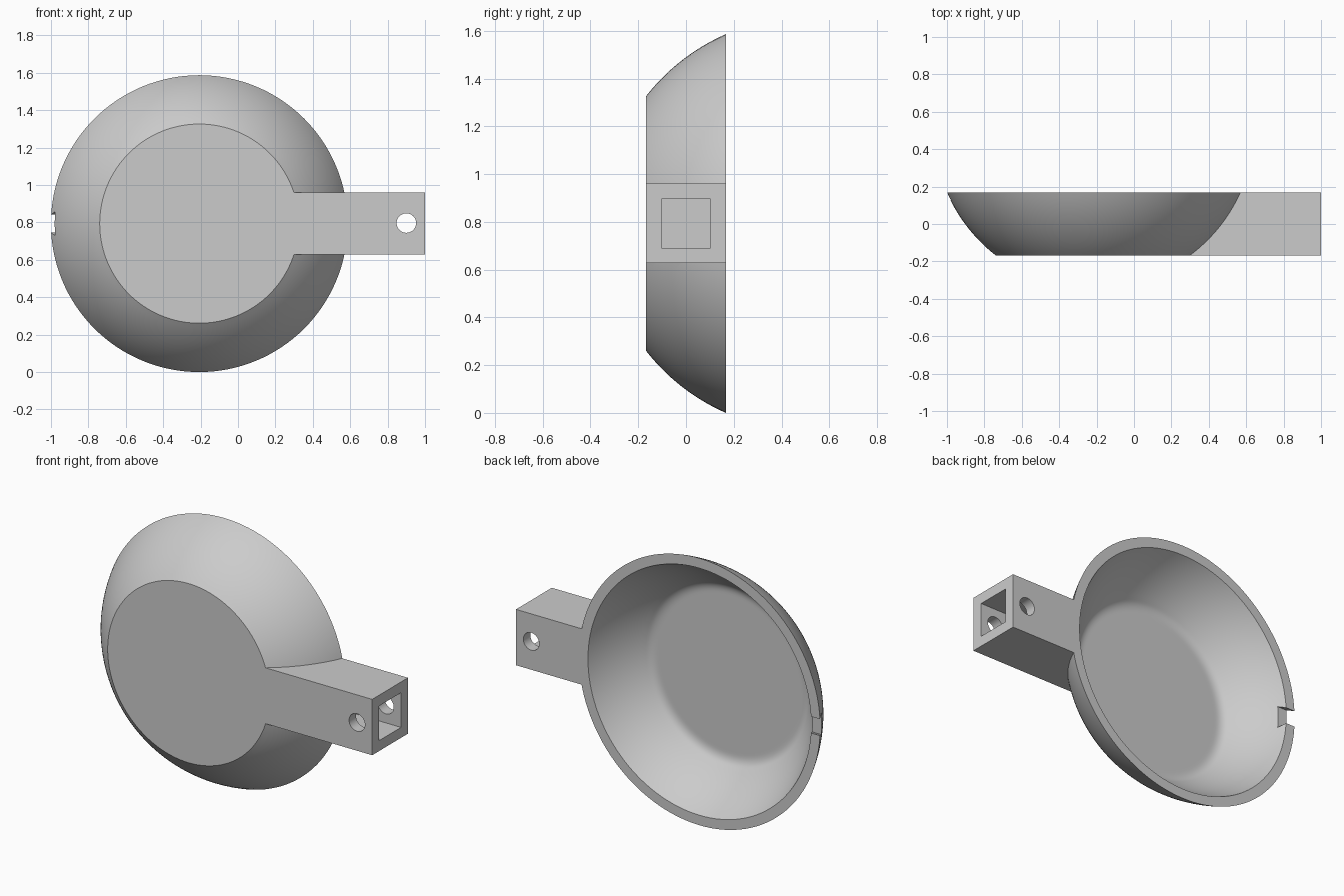
import bpy, bmesh
from math import sin, cos, pi, sqrt, radians
from mathutils import Vector, Matrix

cube = bpy.data.objects.get("Cube")
if cube:
    bpy.data.objects.remove(cube)

CX, CZ = -0.207, 0.793      # bowl axis
HALF = 0.168                # half the overall depth
SEG = 128
RISE, OUTER, INNER = 0.683, 0.866, 0.812   # sphere centre height and radii
FLOOR = 0.05                # floor thickness

grey = bpy.data.materials.new("plain_grey")
grey.use_nodes = True
grey.diffuse_color = (0.6, 0.6, 0.6, 1)
grey.node_tree.nodes["Principled BSDF"].inputs["Base Color"].default_value = (0.6, 0.6, 0.6, 1)


def make_object(name, bm):
    bmesh.ops.recalc_face_normals(bm, faces=bm.faces)
    mesh = bpy.data.meshes.new(name)
    bm.to_mesh(mesh)
    bm.free()
    mesh.materials.append(grey)
    obj = bpy.data.objects.new(name, mesh)
    bpy.context.collection.objects.link(obj)
    return obj


def lathe(name, profile):
    """Closed solid turned about the bowl axis from (radius, height) points."""
    bm = bmesh.new()
    rings = []
    for r, h in profile:
        rings.append([bm.verts.new((CX + r * cos(2 * pi * i / SEG), h - HALF,
                                    CZ + r * sin(2 * pi * i / SEG))) for i in range(SEG)])
    for a, b in zip(rings, rings[1:]):
        for i in range(SEG):
            j = (i + 1) % SEG
            bm.faces.new((a[i], a[j], b[j], b[i]))
    bm.faces.new(rings[0])
    bm.faces.new(rings[-1])
    return make_object(name, bm)


def box(name, low, high):
    low, high = Vector(low), Vector(high)
    bm = bmesh.new()
    bmesh.ops.create_cube(bm, size=1, matrix=Matrix.Translation((low + high) / 2)
                          @ Matrix.Diagonal((*(high - low), 1)))
    return make_object(name, bm)


def combine(target, tool, operation):
    mod = target.modifiers.new("combine", 'BOOLEAN')
    mod.operation, mod.solver, mod.object = operation, 'EXACT', tool
    bpy.context.view_layer.objects.active = target
    bpy.ops.object.modifier_apply(modifier=mod.name)
    bpy.data.objects.remove(tool)


def sphere_radius(radius, h):
    return sqrt(radius ** 2 - (RISE - h) ** 2)


# Bowl body: a slice of a sphere with a flat base
depth = 2 * HALF
steps = 16
pan = lathe("pan", [(sphere_radius(OUTER, depth * k / steps), depth * k / steps)
                    for k in range(steps + 1)])

# Square handle, flush with base and rim
combine(pan, box("handle", (0.1, -HALF, CZ - 0.165), (1, HALF, CZ + 0.167)), 'UNION')

# Hollow with a small fillet around the floor
top = 0.075
start = Vector((0.474, FLOOR))
corner = Vector((0.515, FLOOR))
end = Vector((sphere_radius(INNER, top), top))
inside = [(0.46, FLOOR)]
for k in range(6):
    t = k / 6
    inside.append(tuple(start * (1 - t) ** 2 + corner * 2 * t * (1 - t) + end * t * t))
for k in range(steps + 1):
    h = top + (depth + 0.04 - top) * k / steps
    inside.append((sphere_radius(INNER, h), h))
combine(pan, lathe("hollow", inside), 'DIFFERENCE')

# Square socket in the handle end
combine(pan, box("socket", (0.6, -0.103, CZ - 0.103), (1.1, 0.103, CZ + 0.103)), 'DIFFERENCE')

# Round cross hole through the handle
bm = bmesh.new()
bmesh.ops.create_cone(bm, cap_ends=True, segments=48, radius1=0.052, radius2=0.052, depth=1,
                      matrix=Matrix.Translation((0.9, 0, CZ + 0.003)) @ Matrix.Rotation(pi / 2, 4, 'X'))
combine(pan, make_object("cross_hole", bm), 'DIFFERENCE')

# Dovetail notch in the rim opposite the handle
bm = bmesh.new()
section = [(-0.065, HALF - 0.043), (0.065, HALF - 0.043), (0.045, HALF + 0.01), (-0.045, HALF + 0.01)]
face = bm.faces.new([bm.verts.new((-1.1, y, CZ + z)) for z, y in section])
sweep = bmesh.ops.extrude_face_region(bm, geom=[face])
bmesh.ops.translate(bm, vec=(0.3, 0, 0),
                    verts=[v for v in sweep["geom"] if isinstance(v, bmesh.types.BMVert)])
combine(pan, make_object("notch", bm), 'DIFFERENCE')

# Smooth curved walls, crisp edges
bpy.ops.object.select_all(action='DESELECT')
pan.select_set(True)
bpy.context.view_layer.objects.active = pan
bpy.ops.object.shade_smooth_by_angle(angle=radians(25))
